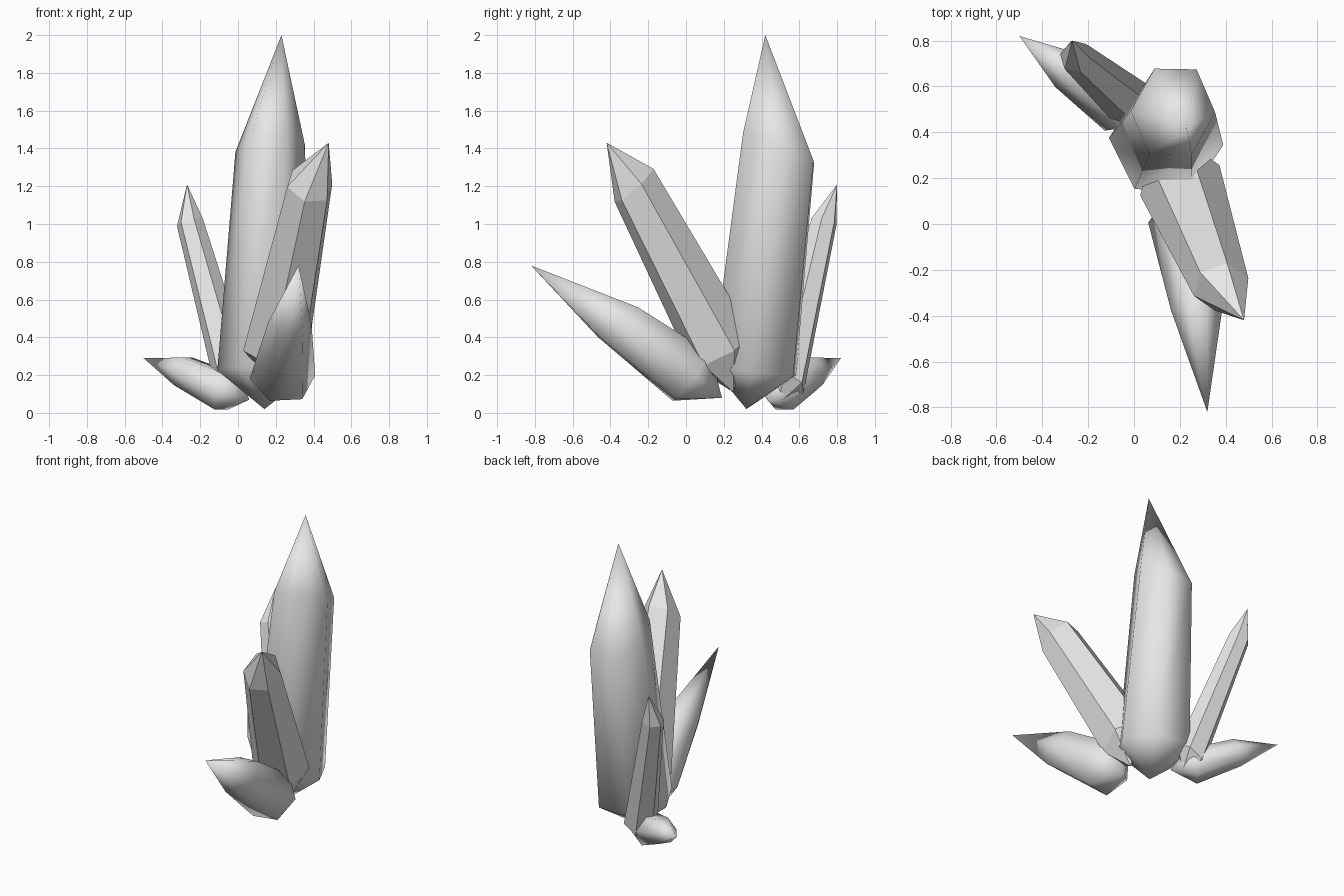
import bpy
import bmesh
import math
from mathutils import Vector

cube = bpy.data.objects.get("Cube")
if cube:
    bpy.data.objects.remove(cube, do_unlink=True)

# One pale grey for every crystal
GREY = (0.8, 0.8, 0.8, 1.0)
stone = bpy.data.materials.new("pale_grey_crystal")
stone.use_nodes = True
stone.diffuse_color = GREY
stone.node_tree.nodes["Principled BSDF"].inputs["Base Color"].default_value = GREY

SIDES = 6


def ring(bm, centre, radius, side, normal, stretch):
    """Hexagon of vertices with one corner pointing to the given side."""
    up = normal.cross(side).normalized()
    across = up.cross(normal).normalized()
    verts = []
    for i in range(SIDES):
        a = math.tau * i / SIDES
        offset = across * math.cos(a) + up * math.sin(a) * stretch
        verts.append(bm.verts.new(centre + offset * radius))
    return verts


def crystal(name, root, low, low_r, high, high_r, tip, smooth=False,
            side=None, low_cut=None, high_cut=None, stretch=1.0):
    """Tapered hexagonal shaft between two rings, pointed at both ends."""
    root, low, high, tip = (Vector(p) for p in (root, low, high, tip))
    axis = (high - low).normalized()
    side = Vector(side) if side else axis.cross(Vector((0, 0, 1)))
    low_normal = Vector(low_cut).normalized() if low_cut else axis
    high_normal = Vector(high_cut).normalized() if high_cut else axis
    bm = bmesh.new()
    lower = ring(bm, low, low_r, side, low_normal, 1.0)
    upper = ring(bm, high, high_r, side, high_normal, stretch)
    bottom, top = bm.verts.new(root), bm.verts.new(tip)
    for i in range(SIDES):
        j = (i + 1) % SIDES
        bm.faces.new((lower[i], lower[j], upper[j], upper[i]))
        bm.faces.new((upper[i], upper[j], top))
        bm.faces.new((lower[j], lower[i], bottom))
    bmesh.ops.recalc_face_normals(bm, faces=bm.faces)
    for face in bm.faces:
        face.smooth = smooth
    mesh = bpy.data.meshes.new(name)
    bm.to_mesh(mesh)
    bm.free()
    mesh.materials.append(stone)
    obj = bpy.data.objects.new(name, mesh)
    bpy.context.collection.objects.link(obj)


# Tall central crystal with a slanted shoulder
crystal("main_crystal", (0.14, 0.32, 0.02), (0.14, 0.36, 0.22), 0.25,
        (0.17, 0.49, 1.40), 0.185, (0.23, 0.42, 2.0), smooth=True,
        side=(1, -0.06, 0), high_cut=(-0.1, 0.4, 1), stretch=1.25)

# Faceted crystal leaning to the front
crystal("front_tall_crystal", (0.24, 0.25, 0.11), (0.2, 0.19, 0.33), 0.185,
        (0.38, -0.275, 1.205), 0.125, (0.48, -0.42, 1.43),
        high_cut=(0.17, -0.67, 0.74), stretch=1.13)

# Low smooth crystal reaching forward
crystal("front_low_crystal", (0.24, 0.19, 0.08), (0.235, 0.03, 0.19), 0.175,
        (0.275, -0.36, 0.48), 0.115, (0.32, -0.82, 0.78), smooth=True,
        side=(1, 0, 0.15), high_cut=(0.1, -0.62, 0.78), stretch=1.28)

# Slim faceted crystal leaning to the back
crystal("back_tall_crystal", (0.01, 0.49, 0.05), (-0.02, 0.53, 0.16), 0.11,
        (-0.255, 0.73, 1.01), 0.072, (-0.27, 0.8, 1.21),
        low_cut=(-0.45, 0.38, 0.8))

# Low smooth crystal reaching backward
crystal("back_low_crystal", (0.06, 0.43, 0.07), (-0.06, 0.5, 0.11), 0.115,
        (-0.29, 0.67, 0.22), 0.09, (-0.5, 0.82, 0.29), smooth=True)
